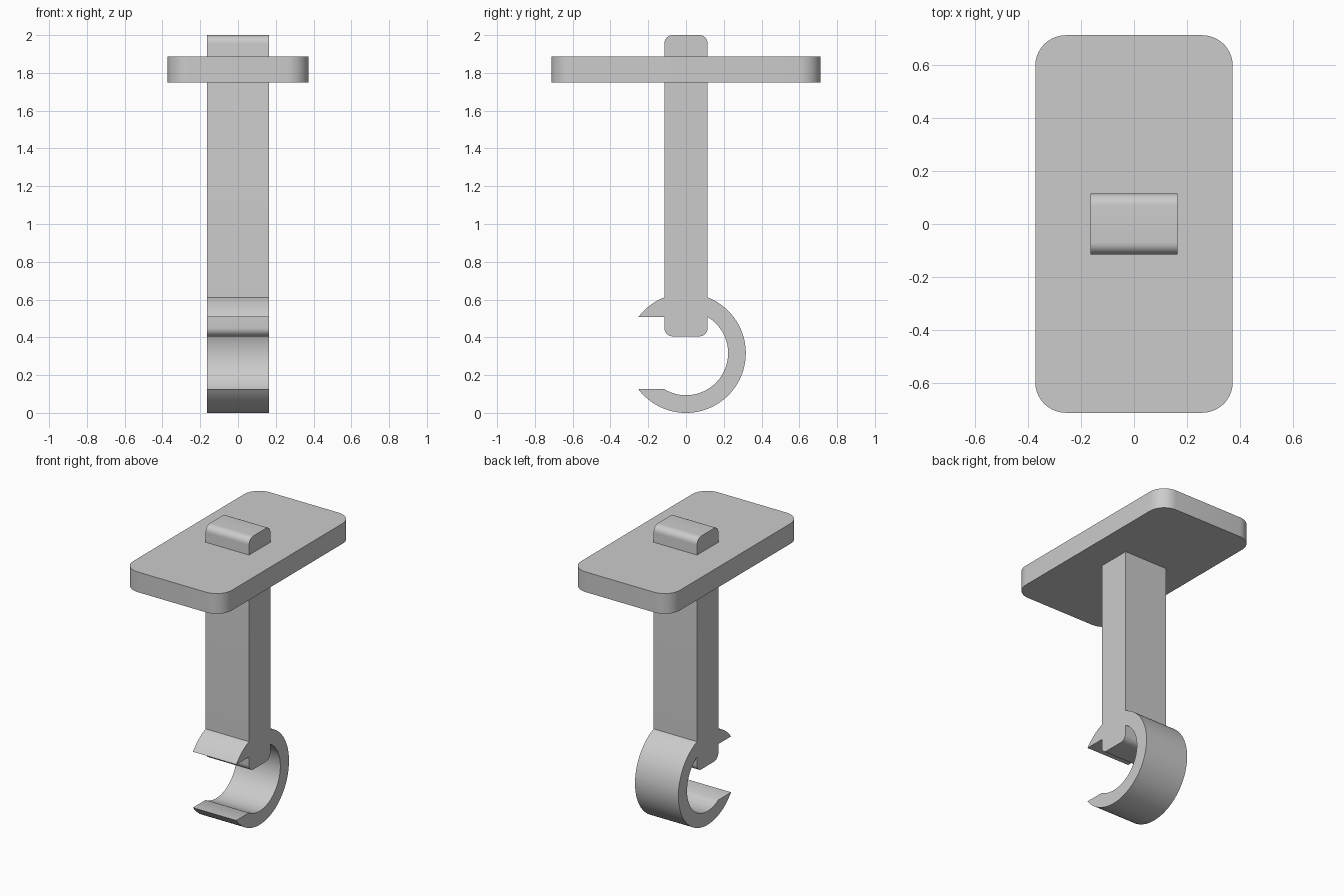
import bpy, bmesh
from math import atan2, cos, sin, pi, sqrt, radians
from mathutils import Matrix

if "Cube" in bpy.data.objects:
    bpy.data.objects.remove(bpy.data.objects["Cube"])


def arc(cx, cy, r, a0, a1, n):
    return [(cx + r * cos(a0 + (a1 - a0) * i / n),
             cy + r * sin(a0 + (a1 - a0) * i / n)) for i in range(n + 1)]


def extrude_profile(name, pts, depth, matrix):
    """Prism from a 2D outline, centred on its own z, then placed by matrix."""
    bm = bmesh.new()
    face = bm.faces.new([bm.verts.new((u, v, -depth / 2)) for u, v in pts])
    top = bmesh.ops.extrude_face_region(bm, geom=[face])["geom"]
    bmesh.ops.translate(bm, vec=(0, 0, depth),
                        verts=[g for g in top if isinstance(g, bmesh.types.BMVert)])
    bmesh.ops.transform(bm, matrix=matrix, verts=bm.verts)
    bmesh.ops.recalc_face_normals(bm, faces=bm.faces)
    mesh = bpy.data.meshes.new(name)
    bm.to_mesh(mesh)
    bm.free()
    obj = bpy.data.objects.new(name, mesh)
    bpy.context.collection.objects.link(obj)
    bpy.ops.object.select_all(action='DESELECT')
    obj.select_set(True)
    bpy.context.view_layer.objects.active = obj
    bpy.ops.object.shade_smooth_by_angle(angle=radians(30))
    return obj


# Mounting plate with rounded corners
hx, hy, r = 0.373, 0.713, 0.115
corners = [(1, 1), (-1, 1), (-1, -1), (1, -1)]
plate = []
for i, (sx, sy) in enumerate(corners):
    plate += arc(sx * (hx - r), sy * (hy - r), r, i * pi / 2, (i + 1) * pi / 2, 10)
extrude_profile("mounting_plate", plate, 0.138, Matrix.Translation((0, 0, 1.818)))

# Stem and open ring share one side outline in (y, z)
w, top, foot, f = 0.115, 2.0, 0.405, 0.045
R, gap = 0.315, 0.191
cz = 0.3165
R = cz
ri = sqrt(w * w + gap * gap)
a_stem = atan2(sqrt(R * R - w * w), w)      # outer ring meets stem
a_lip = atan2(gap, sqrt(R * R - gap * gap)) # outer ring meets opening
a_in = atan2(gap, w)                        # inner ring meets stem and opening

side = arc(w - f, top - f, f, 0, pi / 2, 8)                     # rounded stem top
side += arc(-w + f, top - f, f, pi / 2, pi, 8)
side += arc(0, cz, R, pi - a_stem, pi - a_lip, 10)              # upper lip
side += [(-w, cz + gap)]
side += arc(-w + f, foot + f, f, pi, 1.5 * pi, 8)               # rounded stem foot
side += arc(w - f, foot + f, f, 1.5 * pi, 2 * pi, 8)
side += arc(0, cz, ri, a_in, -pi + a_in, 48)                    # inner ring
side += arc(0, cz, R, -pi + a_lip, a_stem, 60)                  # outer ring

# Local (u, v, w) -> world (y, z, x)
side_to_world = Matrix(((0, 0, 1, 0), (1, 0, 0, 0), (0, 1, 0, 0), (0, 0, 0, 1)))
extrude_profile("stem_and_hook", side, 0.328, side_to_world)
